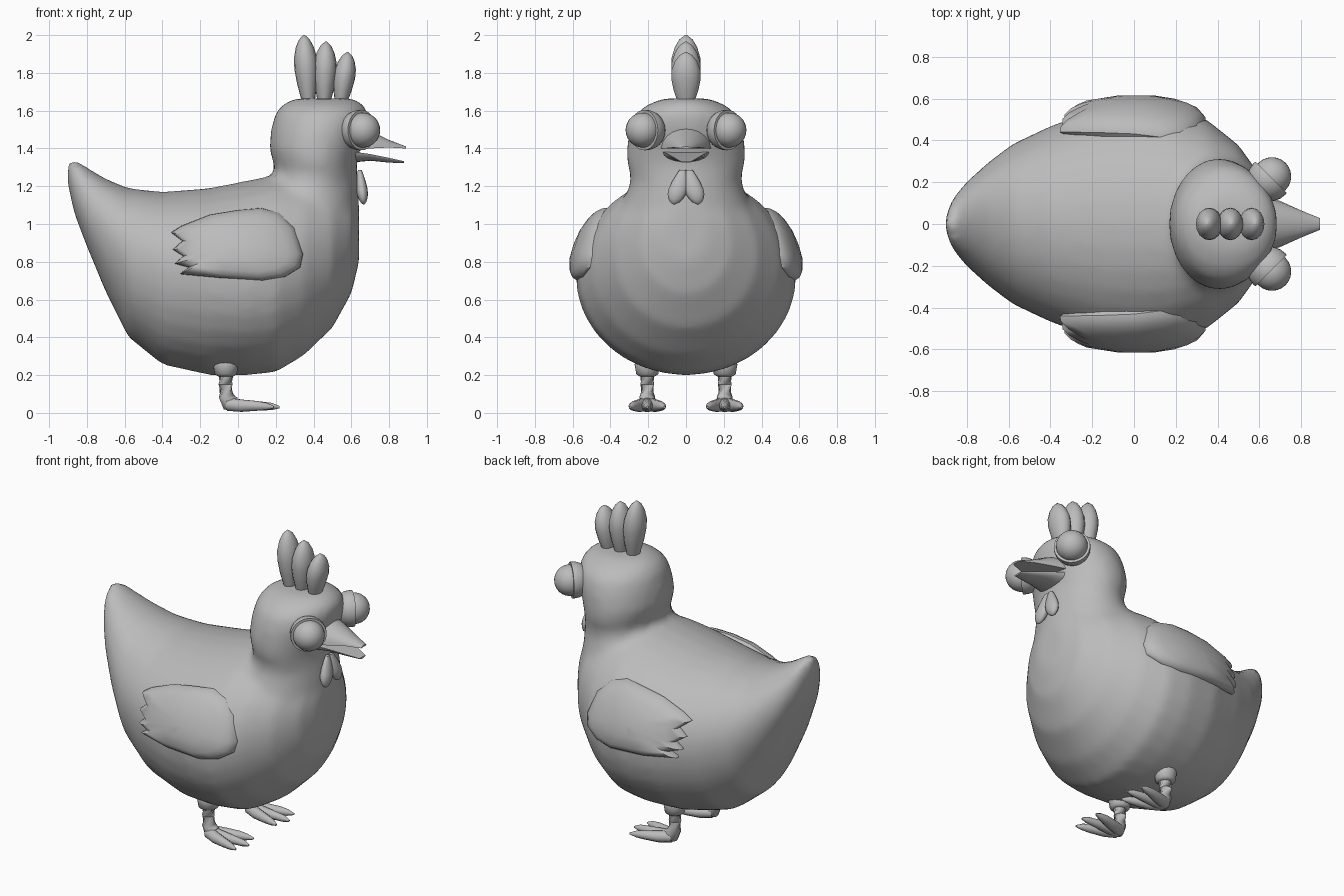
import bpy, bmesh, math
from mathutils import Vector, Matrix

if "Cube" in bpy.data.objects:
    bpy.data.objects.remove(bpy.data.objects["Cube"])

grey = bpy.data.materials.new("plain_grey")
grey.diffuse_color = (0.5, 0.5, 0.5, 1)
grey.use_nodes = True
grey.node_tree.nodes["Principled BSDF"].inputs["Base Color"].default_value = grey.diffuse_color


def finish(name, bm, angle=50):
    bmesh.ops.recalc_face_normals(bm, faces=bm.faces)
    me = bpy.data.meshes.new(name)
    bm.to_mesh(me)
    bm.free()
    ob = bpy.data.objects.new(name, me)
    bpy.context.collection.objects.link(ob)
    me.materials.append(grey)
    bpy.ops.object.select_all(action='DESELECT')
    bpy.context.view_layer.objects.active = ob
    ob.select_set(True)
    bpy.ops.object.shade_smooth_by_angle(angle=math.radians(angle))
    return ob


def loft(bm, rings):
    """Skin a list of closed rings and cap both ends."""
    rows = [[bm.verts.new(p) for p in r] for r in rings]
    n = len(rows[0])
    for a, b in zip(rows, rows[1:]):
        for i in range(n):
            bm.faces.new((a[i], a[(i + 1) % n], b[(i + 1) % n], b[i]))
    bm.faces.new(rows[0])
    bm.faces.new(rows[-1])


def circle(n):
    return [(math.cos(2 * math.pi * i / n), math.sin(2 * math.pi * i / n)) for i in range(n)]


def tube(bm, pts, n=12):
    """Round tube through (x, y, z, radius) points."""
    rings = []
    for i, p in enumerate(pts):
        c = Vector(p[:3])
        d = Vector(pts[min(i + 1, len(pts) - 1)][:3]) - Vector(pts[max(i - 1, 0)][:3])
        q = d.to_track_quat('Z', 'Y')
        rings.append([c + q @ Vector((u * p[3], v * p[3], 0)) for u, v in circle(n)])
    loft(bm, rings)


# body: cross-sections along x as (x, top, bottom, half width, widest height)
body = [(-0.9, 1.325, 1.2, 0.05, 1.27), (-0.865, 1.345, 1.05, 0.13, 1.18),
        (-0.8, 1.3, 0.88, 0.205, 1.05), (-0.7, 1.24, 0.64, 0.295, 0.93),
        (-0.58, 1.19, 0.4, 0.385, 0.82), (-0.4, 1.17, 0.255, 0.47, 0.76),
        (-0.15, 1.19, 0.2, 0.56, 0.73), (0.05, 1.23, 0.2, 0.585, 0.72),
        (0.2, 1.26, 0.215, 0.57, 0.73), (0.35, 1.26, 0.305, 0.5, 0.78),
        (0.5, 1.24, 0.45, 0.38, 0.84), (0.6, 1.18, 0.63, 0.24, 0.9),
        (0.642, 1.1, 0.8, 0.11, 0.95)]
bm = bmesh.new()
loft(bm, [[(x, w * u, m + v * ((t - m) if v > 0 else (m - b))) for u, v in circle(32)]
          for x, t, b, w, m in body])
# neck and head: sections along z as (z, back x, front x, half width)
head = [(0.85, 0.0, 0.635, 0.36), (1.05, 0.06, 0.64, 0.36), (1.15, 0.1, 0.64, 0.32),
        (1.22, 0.16, 0.635, 0.295), (1.28, 0.2, 0.63, 0.3), (1.33, 0.185, 0.63, 0.315),
        (1.4, 0.165, 0.65, 0.315), (1.5, 0.175, 0.68, 0.3), (1.58, 0.195, 0.69, 0.27),
        (1.63, 0.23, 0.67, 0.21), (1.665, 0.3, 0.61, 0.12)]
loft(bm, [[((a + b) / 2 + u * (b - a) / 2, w * v, z) for u, v in circle(32)]
          for z, a, b, w in head])
ob = finish("body_and_head", bm)
r = ob.modifiers.new("blend", 'REMESH')
r.mode, r.voxel_size, r.use_smooth_shade = 'VOXEL', 0.025, True
s = ob.modifiers.new("soften", 'SMOOTH')
s.factor, s.iterations = 0.5, 10

# beak halves: (x, half width, top z, rim z)
for name, secs in (("upper_beak", [(0.6, 0.14, 1.53, 1.4), (0.7, 0.11, 1.495, 1.4),
                                   (0.8, 0.065, 1.445, 1.405), (0.89, 0.028, 1.41, 1.4)]),
                   ("lower_beak", [(0.6, 0.13, 1.325, 1.385), (0.7, 0.095, 1.335, 1.37),
                                   (0.8, 0.06, 1.325, 1.35), (0.88, 0.03, 1.322, 1.332)])):
    bm = bmesh.new()
    loft(bm, [[(x, w * math.cos(math.pi * i / 10), b + (t - b) * math.sin(math.pi * i / 10))
               for i in range(11)] for x, w, t, b in secs])
    finish(name, bm)


def drop(name, base, tip, rx, ry):
    """Teardrop lobe, narrow at the base and rounded at the tip."""
    base, tip = Vector(base), Vector(tip)
    prof = [(0, .35), (.15, .58), (.35, .84), (.55, 1), (.7, .97), (.84, .76), (.94, .46), (1, .08)]
    bm = bmesh.new()
    loft(bm, [[base.lerp(tip, t) + Vector((u * rx * k, v * ry * k, 0)) for u, v in circle(16)]
              for t, k in prof])
    finish(name, bm, 60)


# comb
for i, (x0, x1, top, rx) in enumerate(((0.375, 0.35, 2.0, 0.063), (0.455, 0.465, 1.965, 0.062),
                                       (0.54, 0.58, 1.91, 0.058))):
    drop(f"comb_lobe_{i + 1}", (x0, 0, 1.6), (x1, 0, top), rx, 0.078)

# wing outline in the x-z plane, ending with the feather notches
wing = [(-0.3, 0.99), (-0.15, 1.05), (0, 1.075), (0.12, 1.085), (0.22, 1.06), (0.3, 0.98),
        (0.345, 0.84), (0.33, 0.77), (0.25, 0.72), (0.13, 0.70), (-0.1, 0.715), (-0.31, 0.735),
        (-0.26, 0.77), (-0.335, 0.79), (-0.29, 0.83), (-0.345, 0.865), (-0.295, 0.91), (-0.355, 0.955)]


def wing_ring(s, puff, side):
    out = []
    for px, pz in wing:
        x, z = 0.02 + (px - 0.02) * s, 0.89 + (pz - 0.89) * s
        y = 0.58 - 0.95 * max(z - 0.7, 0) ** 2 - 0.5 * x * x + puff
        out.append((x, side * y, z))
    return out


for label, side in (("left", 1), ("right", -1)):
    bm = bmesh.new()
    loft(bm, [wing_ring(s, p, side) for s, p in ((0.9, -0.05), (1, -0.015), (0.99, 0.008),
                                                 (0.9, 0.03), (0.75, 0.042), (0.4, 0.05), (0.1, 0.05))])
    finish(f"{label}_wing", bm, 40)

    # eyelid cup behind a slightly smaller eyeball, both looking forward and outward
    look = Vector((1, side, 0)).normalized()
    c = Vector((0.648, side * 0.215, 1.497))
    bm = bmesh.new()
    bmesh.ops.create_uvsphere(bm, u_segments=24, v_segments=16, radius=0.107,
                              matrix=Matrix.Translation(c))
    bmesh.ops.bisect_plane(bm, geom=bm.verts[:] + bm.edges[:] + bm.faces[:], plane_co=c + look * 0.012,
                           plane_no=look, clear_outer=True)
    bmesh.ops.holes_fill(bm, edges=[e for e in bm.edges if e.is_boundary])
    finish(f"{label}_eyelid", bm)
    bm = bmesh.new()
    bmesh.ops.create_uvsphere(bm, u_segments=24, v_segments=16, radius=0.092,
                              matrix=Matrix.Translation(c + look * 0.018))
    finish(f"{label}_eyeball", bm)

    drop(f"{label}_wattle", (0.645, side * 0.018, 1.285), (0.665, side * 0.062, 1.103), 0.03, 0.05)

    # thigh cuff, shank and three toes
    y = side * 0.205
    bm = bmesh.new()
    tube(bm, [(-0.065, y, 0.3, 0.03), (-0.065, y, 0.285, 0.06), (-0.065, y, 0.255, 0.067),
              (-0.065, y, 0.205, 0.058), (-0.065, y, 0.193, 0.04)], 16)
    finish(f"{label}_thigh", bm)
    bm = bmesh.new()
    tube(bm, [(-0.062, y, 0.22, 0.046), (-0.066, y, 0.15, 0.037), (-0.062, y, 0.09, 0.04),
              (-0.045, y, 0.053, 0.046), (-0.01, y, 0.045, 0.036)])
    finish(f"{label}_shank", bm)
    for toe, spread, length in (("inner", -1, 0.25), ("middle", 0, 0.28), ("outer", 1, 0.25)):
        dy = side * spread
        bm = bmesh.new()
        tube(bm, [(-0.05, y + dy * 0.012, 0.045, 0.036), (0.02, y + dy * 0.042, 0.038, 0.034),
                  (0.1, y + dy * 0.068, 0.037, 0.027), (length - 0.1, y + dy * 0.08, 0.034, 0.02),
                  (length - 0.06, y + dy * 0.09, 0.03, 0.006)], 10)
        finish(f"{label}_{toe}_toe", bm)
